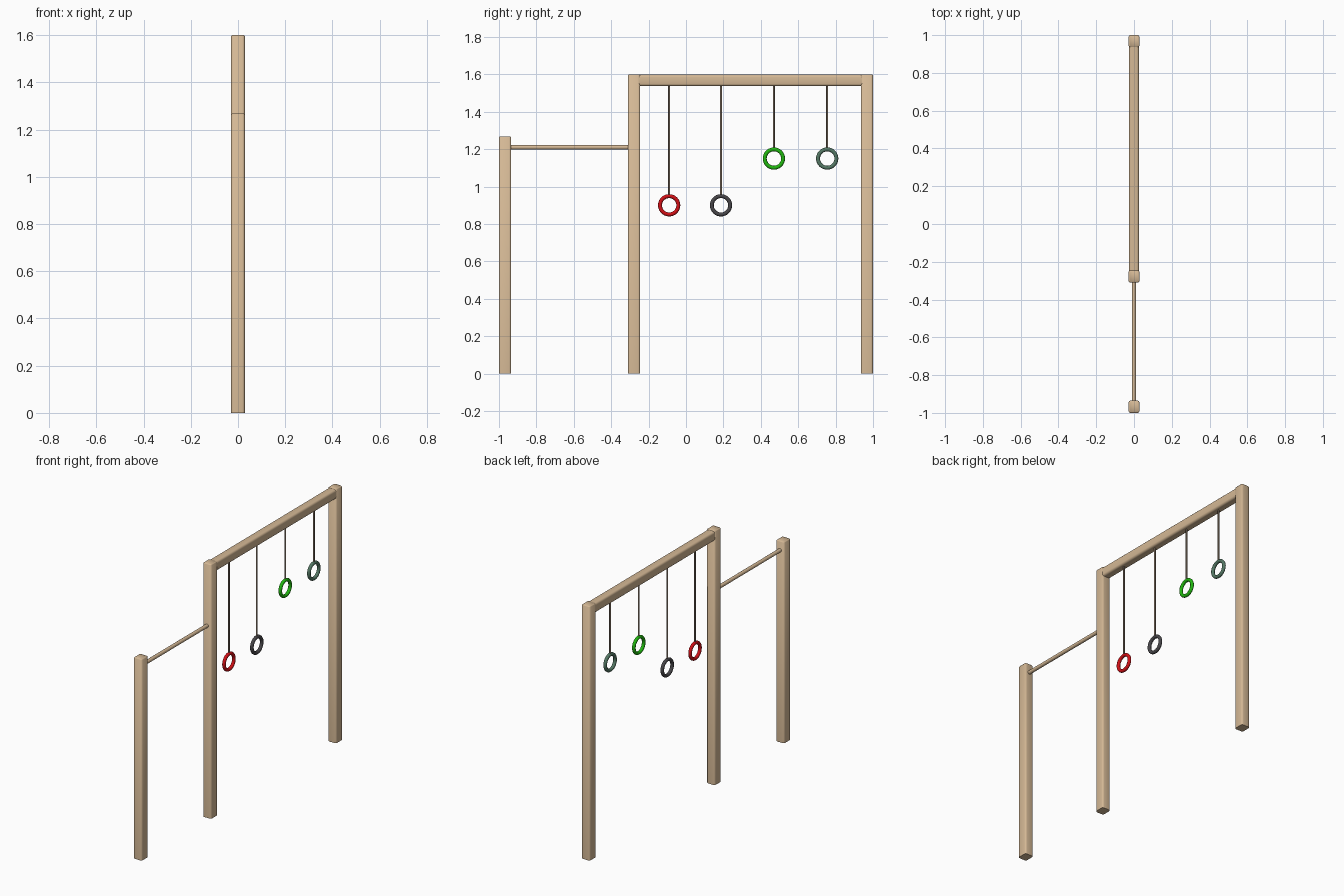
import bpy, bmesh, math
from mathutils import Vector

if "Cube" in bpy.data.objects:
    bpy.data.objects.remove(bpy.data.objects["Cube"])


def material(name, rgb):
    m = bpy.data.materials.new(name)
    m.diffuse_color = (*rgb, 1)
    m.use_nodes = True
    m.node_tree.nodes["Principled BSDF"].inputs["Base Color"].default_value = m.diffuse_color
    return m


wood = material("pale wood", (0.66, 0.48, 0.30))
rope_mat = material("rope brown", (0.25, 0.19, 0.14))
ring_mats = [
    material("ring red", (0.65, 0.005, 0.008)),
    material("ring charcoal", (0.065, 0.062, 0.068)),
    material("ring green", (0.015, 0.48, 0.005)),
    material("ring sage", (0.09, 0.19, 0.13)),
]


def smooth(ob, angle=50):
    bpy.ops.object.select_all(action='DESELECT')
    ob.select_set(True)
    bpy.context.view_layer.objects.active = ob
    bpy.ops.object.shade_smooth_by_angle(angle=math.radians(angle))


def timber(name, lo, hi, axis, bevel=0.011):
    """Square timber with rounded edges along its length."""
    lo, hi = Vector(lo), Vector(hi)
    bm = bmesh.new()
    bmesh.ops.create_cube(bm, size=1)
    for v in bm.verts:
        v.co = Vector([lo[i] + (v.co[i] + 0.5) * (hi[i] - lo[i]) for i in range(3)])
    long_edges = [e for e in bm.edges
                  if abs(e.verts[0].co[axis] - e.verts[1].co[axis]) > 0.1]
    bmesh.ops.bevel(bm, geom=long_edges, offset=bevel, segments=3,
                    profile=0.5, affect='EDGES')
    # ease the rim of the top end
    if axis == 2:
        rim = [e for e in bm.edges if all(v.co.z > hi.z - 1e-4 for v in e.verts)]
        bmesh.ops.bevel(bm, geom=rim, offset=0.004, segments=1, affect='EDGES')
    me = bpy.data.meshes.new(name)
    bm.to_mesh(me)
    bm.free()
    me.materials.append(wood)
    ob = bpy.data.objects.new(name, me)
    bpy.context.collection.objects.link(ob)
    smooth(ob)


def rod(name, a, b, radius, mat, sides=16):
    a, b = Vector(a), Vector(b)
    d = b - a
    bpy.ops.mesh.primitive_cylinder_add(
        vertices=sides, radius=radius, depth=d.length, location=(a + b) / 2,
        rotation=d.to_track_quat('Z', 'Y').to_euler())
    ob = bpy.context.object
    ob.name = name
    ob.data.materials.append(mat)
    smooth(ob)


# Upright posts: name, y start, height
for name, y, h in (("low_post", -1.0, 1.267),
                   ("middle_post", -0.31, 1.6),
                   ("end_post", 0.935, 1.6)):
    timber(name, (-0.029, y, 0), (0.029, y + 0.065, h), 2)

# Top beam and pull-up bar
timber("top_beam", (-0.027, -0.26, 1.537), (0.027, 0.945, 1.598), 1, 0.013)
rod("pull_up_bar", (0, -0.945, 1.21), (0, -0.30, 1.21), 0.0115, wood)

# Hanging ropes with rings
for i, (y, z) in enumerate(((-0.09, 0.9), (0.187, 0.9), (0.47, 1.15), (0.755, 1.15))):
    rod(f"rope_{i + 1}", (0, y, z + 0.048), (0, y, 1.545), 0.0055, rope_mat, 12)
    bpy.ops.mesh.primitive_torus_add(
        major_segments=40, minor_segments=14, major_radius=0.049,
        minor_radius=0.0105, location=(0, y, z), rotation=(0, math.pi / 2, 0))
    ring = bpy.context.object
    ring.name = f"ring_{i + 1}"
    ring.data.materials.append(ring_mats[i])
    smooth(ring)
